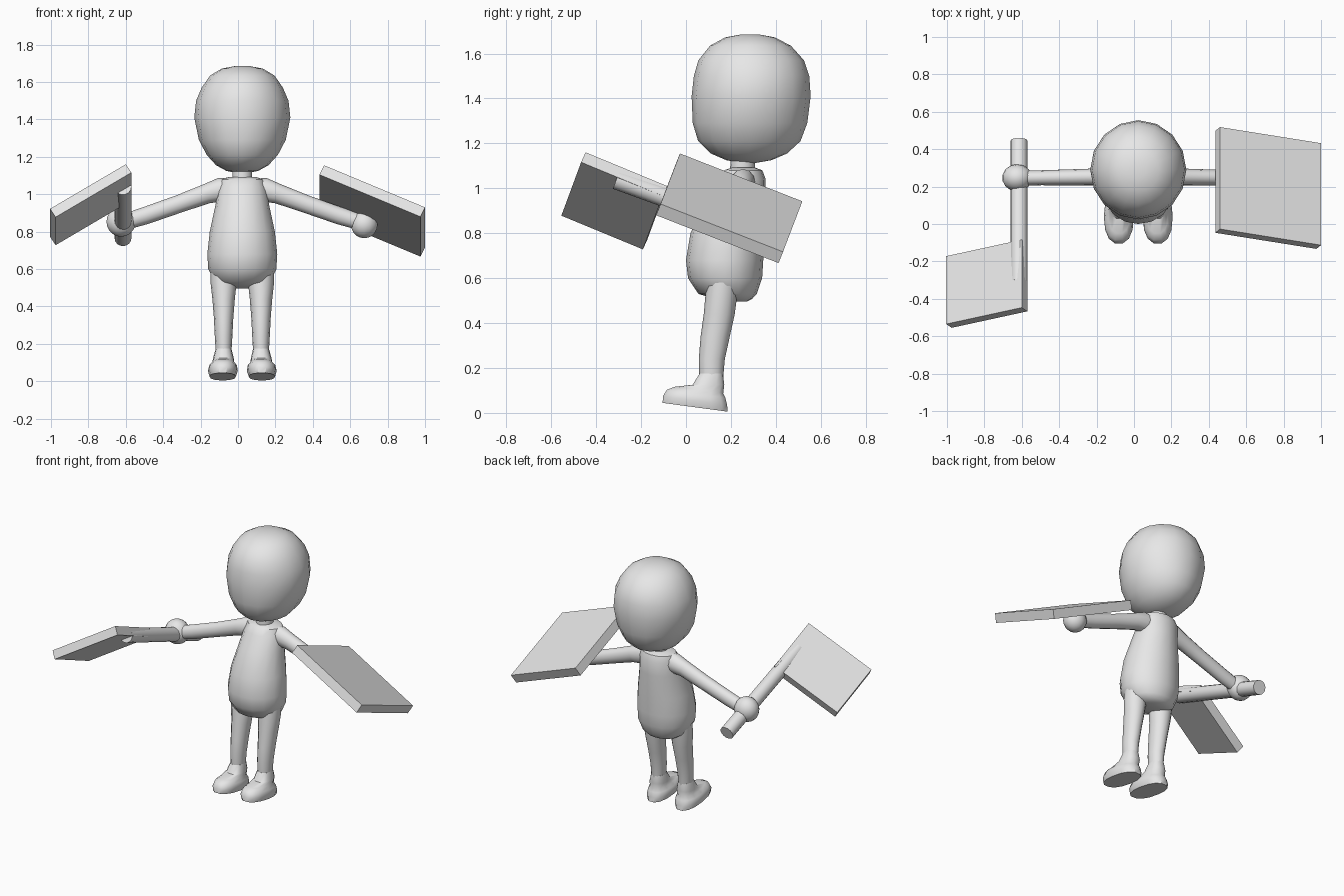
import bpy, bmesh, math
from mathutils import Vector, Matrix

CX = 0.023  # body centre line

grey = bpy.data.materials.new("plain_grey")
grey.diffuse_color = (0.8, 0.8, 0.8, 1)


def finish(name, bm, smooth=True):
    bmesh.ops.recalc_face_normals(bm, faces=bm.faces[:])
    me = bpy.data.meshes.new(name)
    bm.to_mesh(me)
    bm.free()
    me.materials.append(grey)
    if smooth:
        me.shade_smooth()
        me.set_sharp_from_angle(angle=math.radians(40))
    ob = bpy.data.objects.new(name, me)
    bpy.context.collection.objects.link(ob)
    return ob


def loft(name, rings, n=16, power=1.0):
    """Skin through elliptical rings given as (centre, half axis, half axis)."""
    bm = bmesh.new()
    loops = []
    for c, u, v in rings:
        loop = []
        for i in range(n):
            a = math.tau * i / n
            ca, sa = math.cos(a), math.sin(a)
            ca = math.copysign(abs(ca) ** power, ca)
            sa = math.copysign(abs(sa) ** power, sa)
            loop.append(bm.verts.new(Vector(c) + Vector(u) * ca + Vector(v) * sa))
        loops.append(loop)
    for a, b in zip(loops, loops[1:]):
        for i in range(n):
            j = (i + 1) % n
            bm.faces.new((a[i], a[j], b[j], b[i]))
    bm.faces.new(loops[0])
    bm.faces.new(loops[-1])
    return finish(name, bm)


def upright(rows, x=CX):
    """Level rings from rows of (z, centre y, half width, half depth)."""
    return [((x, y, z), (rx, 0, 0), (0, ry, 0)) for z, y, rx, ry in rows]


def slab(name, corner, u, v, t):
    """Box spanned by three edge vectors from one corner."""
    corner, u, v, t = map(Vector, (corner, u, v, t))
    bm = bmesh.new()
    bmesh.ops.create_cube(bm, size=1)
    for w in bm.verts:
        p = w.co + Vector((0.5, 0.5, 0.5))
        w.co = corner + u * p.x + v * p.y + t * p.z
    return finish(name, bm, smooth=False)


def ball(name, centre, radii):
    bm = bmesh.new()
    bmesh.ops.create_uvsphere(bm, u_segments=14, v_segments=10, radius=1)
    bmesh.ops.transform(bm, verts=bm.verts[:],
                        matrix=Matrix.Translation(centre) @ Matrix.Diagonal((*radii, 1)))
    return finish(name, bm)


# Head, neck and torso
loft("head", upright([
    (1.113, 0.28, 0.03, 0.03), (1.125, 0.28, 0.085, 0.10), (1.155, 0.28, 0.14, 0.17),
    (1.21, 0.282, 0.19, 0.228), (1.29, 0.285, 0.232, 0.255), (1.41, 0.29, 0.257, 0.265),
    (1.50, 0.292, 0.247, 0.257), (1.57, 0.29, 0.217, 0.235), (1.635, 0.287, 0.172, 0.18),
    (1.672, 0.285, 0.11, 0.11), (1.685, 0.285, 0.04, 0.04)]))
loft("neck", upright([(1.06, 0.25, 0.053, 0.055), (1.16, 0.255, 0.053, 0.055)]))
loft("torso", upright([
    (0.495, 0.23, 0.06, 0.04), (0.508, 0.21, 0.11, 0.085), (0.53, 0.185, 0.148, 0.13),
    (0.60, 0.174, 0.182, 0.165), (0.68, 0.172, 0.187, 0.172), (0.80, 0.185, 0.174, 0.165),
    (0.95, 0.22, 0.142, 0.135), (1.04, 0.25, 0.13, 0.105), (1.08, 0.255, 0.115, 0.085),
    (1.093, 0.255, 0.07, 0.05)]))

for side, label in ((-1, "left"), (1, "right")):
    # Legs
    x = CX + side * 0.1
    loft(label + "_leg", upright([
        (0.14, 0.112, 0.041, 0.052), (0.24, 0.115, 0.047, 0.058), (0.34, 0.13, 0.052, 0.065),
        (0.44, 0.148, 0.06, 0.069), (0.53, 0.158, 0.07, 0.071), (0.62, 0.17, 0.07, 0.071)], x), 12)
    # Feet, toes tipped up
    fx = CX + side * 0.105
    foot = [(0.025, 0.041, 0.07, 0.148), (0.055, 0.04, 0.08, 0.146), (0.085, 0.045, 0.074, 0.133),
            (0.102, 0.058, 0.058, 0.11), (0.125, 0.10, 0.055, 0.072), (0.175, 0.112, 0.042, 0.053)]
    loft(label + "_foot", [((fx + (x - fx) * k / 5, y, z), (rx, 0, 0), (0, ry, -0.135 * ry * (k < 4)))
                           for k, (z, y, rx, ry) in enumerate(foot)], 14, 0.85)
    # Arms, widening into the shoulder
    arm = [(0.03, 1.03, 0.05, 0.055), (0.11, 1.024, 0.055, 0.062), (0.19, 1.003, 0.046, 0.05),
           (0.34, 0.948, 0.043, 0.045), (0.52, 0.885, 0.04, 0.044), (0.65, 0.845, 0.04, 0.04)]
    loft(label + "_arm", [((CX + side * d, 0.255 - 0.015 * d, z), (0, ry, 0), (side * rz * 0.35, 0, rz))
                          for d, z, ry, rz in arm], 12)

# Hands
ball("left_hand", (-0.625, 0.247, 0.853), (0.08, 0.073, 0.08))
ball("right_hand", (0.675, 0.25, 0.838), (0.073, 0.07, 0.073))

# Handle gripped in the left hand
front, back = Vector((-0.615, -0.31, 1.04)), Vector((-0.615, 0.445, 0.765))
across = (0.045, 0, 0)
up = (back - front).normalized().cross(Vector((1, 0, 0))) * 0.045
loft("handle", [(front, across, up), (back, across, up)], 16)

# Flat blade on the handle and flat panel on the right arm
slab("handle_blade", (-0.6, -0.447, 1.16), (-0.405, -0.088, -0.238), (0, 0.363, -0.15), (0.03, -0.02, -0.044))
slab("arm_panel", (0.46, -0.027, 1.155), (0.54, -0.086, -0.225), (0, 0.545, -0.213), (-0.025, -0.02, -0.05))
